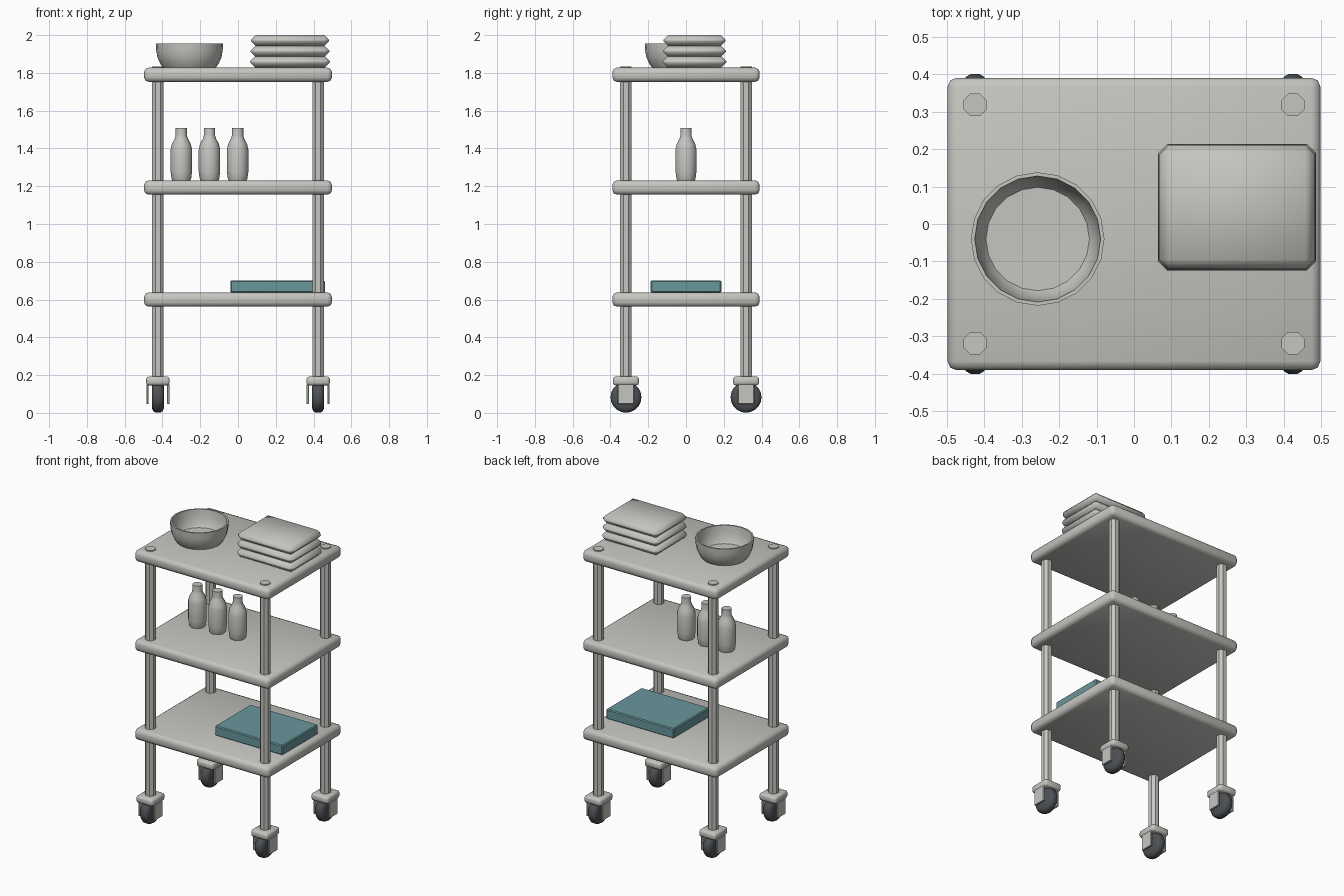
import bpy, bmesh, math
from mathutils import Vector, Matrix

default = bpy.data.objects.get("Cube")
if default:
    bpy.data.objects.remove(default, do_unlink=True)


def make_material(name, rgb):
    mat = bpy.data.materials.new(name)
    mat.use_nodes = True
    color = (*rgb, 1.0)
    mat.diffuse_color = color
    mat.node_tree.nodes["Principled BSDF"].inputs["Base Color"].default_value = color
    return mat


grey = make_material("light grey", (0.56, 0.56, 0.53))
teal = make_material("teal", (0.14, 0.31, 0.33))
rubber = make_material("dark rubber", (0.075, 0.083, 0.092))


def finish(bm, name, mat, smooth_angle=None):
    """Turn a bmesh into a named object with one material and shading."""
    bmesh.ops.recalc_face_normals(bm, faces=bm.faces)
    mesh = bpy.data.meshes.new(name)
    bm.to_mesh(mesh)
    bm.free()
    mesh.materials.append(mat)
    obj = bpy.data.objects.new(name, mesh)
    bpy.context.collection.objects.link(obj)
    if smooth_angle:
        bpy.ops.object.select_all(action='DESELECT')
        obj.select_set(True)
        bpy.context.view_layer.objects.active = obj
        bpy.ops.object.shade_smooth_by_angle(angle=math.radians(smooth_angle))
    return obj


def box(name, center, size, mat, bevel=0.0, segments=1, smooth_angle=None):
    bm = bmesh.new()
    bmesh.ops.create_cube(bm, size=1.0)
    bmesh.ops.scale(bm, vec=Vector(size), verts=bm.verts)
    if bevel:
        bmesh.ops.bevel(bm, geom=bm.edges[:], offset=bevel, segments=segments,
                        profile=0.5, affect='EDGES')
    bmesh.ops.translate(bm, vec=Vector(center), verts=bm.verts)
    return finish(bm, name, mat, smooth_angle)


def lathe(name, profile, center, sides, mat, turn=None, smooth_angle=40):
    """Spin a (radius, height) profile around z, then turn and place it."""
    bm = bmesh.new()
    verts = [bm.verts.new((r, 0, z)) for r, z in profile]
    edges = [bm.edges.new(pair) for pair in zip(verts, verts[1:])]
    bmesh.ops.spin(bm, geom=verts + edges, cent=(0, 0, 0), axis=(0, 0, 1),
                   angle=math.tau, steps=sides)
    bmesh.ops.remove_doubles(bm, verts=bm.verts, dist=0.0002)
    if turn:
        bm.transform(turn)
    bmesh.ops.translate(bm, vec=Vector(center), verts=bm.verts)
    return finish(bm, name, mat, smooth_angle)


# Three shelves
for name, z in (("bottom", 0.6), ("middle", 1.193), ("top", 1.79)):
    box(name + "_shelf", (0, 0, z), (0.995, 0.78, 0.075), grey, 0.024, 2, 180)

# Corner posts and casters
post = [(0, 0.17), (0.033, 0.17), (0.033, 1.834), (0, 1.834)]
wheel = [(0, -0.032), (0.058, -0.032), (0.074, -0.025), (0.082, -0.012),
         (0.082, 0.012), (0.074, 0.025), (0.058, 0.032), (0, 0.032)]
for side, sx in (("left", 1), ("right", -1)):
    for end, sy in (("front", -1), ("back", 1)):
        tag = end + "_" + side
        x, y = sx * 0.424, sy * 0.318
        lathe(tag + "_post", post, (x, y, 0), 8, grey,
              Matrix.Rotation(math.pi / 8, 4, 'Z'), 30)
        box(tag + "_caster_plate", (x, y, 0.169), (0.124, 0.137, 0.047),
            grey, 0.014, 2, 50)
        for part, dx in (("inner", -sx), ("outer", sx)):
            box(f"{tag}_{part}_fork", (x + dx * 0.055, y, 0.099),
                (0.012, 0.087, 0.106), grey, 0.003)
        lathe(tag + "_wheel", wheel, (x, y, 0.083), 20, rubber,
              Matrix.Rotation(math.pi / 2, 4, 'Y'))

# Bowl on the top shelf
bowl = [(0, 0), (0.14, 0), (0.154, 0.02), (0.17, 0.055), (0.176, 0.09),
        (0.178, 0.128), (0.168, 0.128), (0.163, 0.085), (0.15, 0.035),
        (0.138, 0.018), (0, 0.016)]
lathe("bowl", bowl, (-0.257, -0.04, 1.828), 20, grey)

# Folded towels, stacked
for i, grow in enumerate((0.008, 0.004, 0.0)):
    box(f"towel_{i + 1}", (0.275, 0.045, 1.858 + i * 0.0568),
        (0.414 + grow, 0.33 + grow, 0.0568), grey, 0.025, 1, 180)

# Bottles on the middle shelf
bottle = [(0, 0), (0.047, 0), (0.052, 0.012), (0.057, 0.05), (0.057, 0.165),
          (0.05, 0.195), (0.034, 0.225), (0.03, 0.24), (0.03, 0.278), (0, 0.278)]
for i in range(3):
    lathe(f"bottle_{i + 1}", bottle, (-0.3 + i * 0.149, 0, 1.229), 14, grey)

# Storage box on the bottom shelf
box("flat_box", (0.21, 0, 0.669), (0.5, 0.374, 0.066), teal, 0.006, 1)
